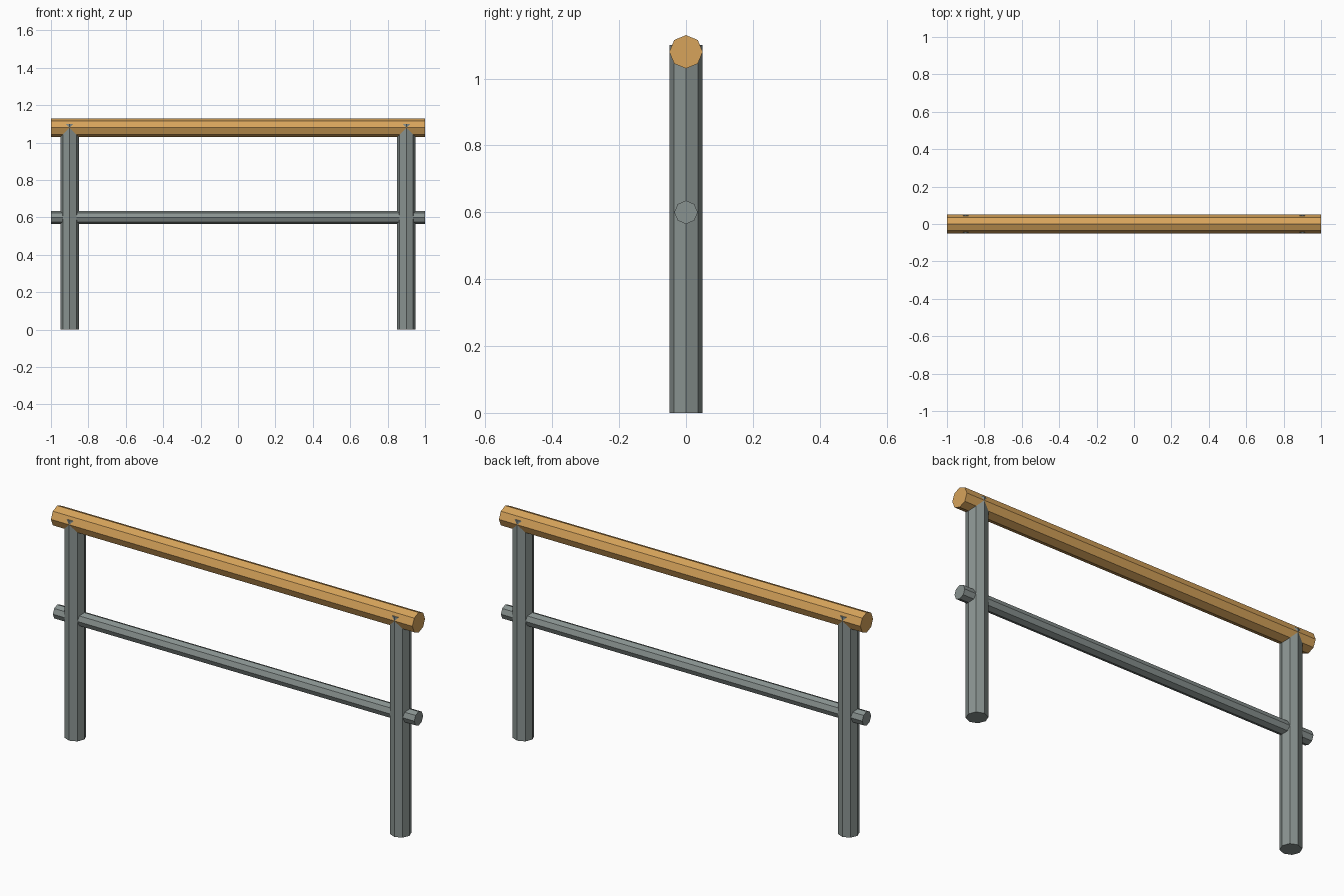
import bpy
from math import pi

cube = bpy.data.objects.get("Cube")
if cube:
    bpy.data.objects.remove(cube, do_unlink=True)


def make_material(name, colour):
    mat = bpy.data.materials.new(name)
    mat.use_nodes = True
    mat.diffuse_color = colour
    mat.node_tree.nodes["Principled BSDF"].inputs["Base Color"].default_value = colour
    return mat


wood = make_material("warm wood", (0.68, 0.37, 0.105, 1))
metal = make_material("grey metal", (0.25, 0.29, 0.28, 1))


def octagon_bar(name, radius, length, centre, mat, along_x=False):
    """Flat-shaded eight-sided bar with corners on its cross-section axes."""
    bpy.ops.mesh.primitive_cylinder_add(
        vertices=8, radius=radius, depth=length, location=centre,
        rotation=(0, pi / 2 if along_x else 0, 0))
    bar = bpy.context.object
    bar.name = name
    bar.data.name = name
    bar.data.materials.append(mat)
    return bar


# Upright posts
for side, x in (("left", 0.9), ("right", -0.9)):
    octagon_bar(side + "_post", 0.05, 1.1, (x, 0, 0.55), metal)

# Horizontal rails
octagon_bar("handrail", 0.05, 2, (0, 0, 1.08), wood, along_x=True)
octagon_bar("middle_rail", 0.035, 2, (0, 0, 0.6), metal, along_x=True)
